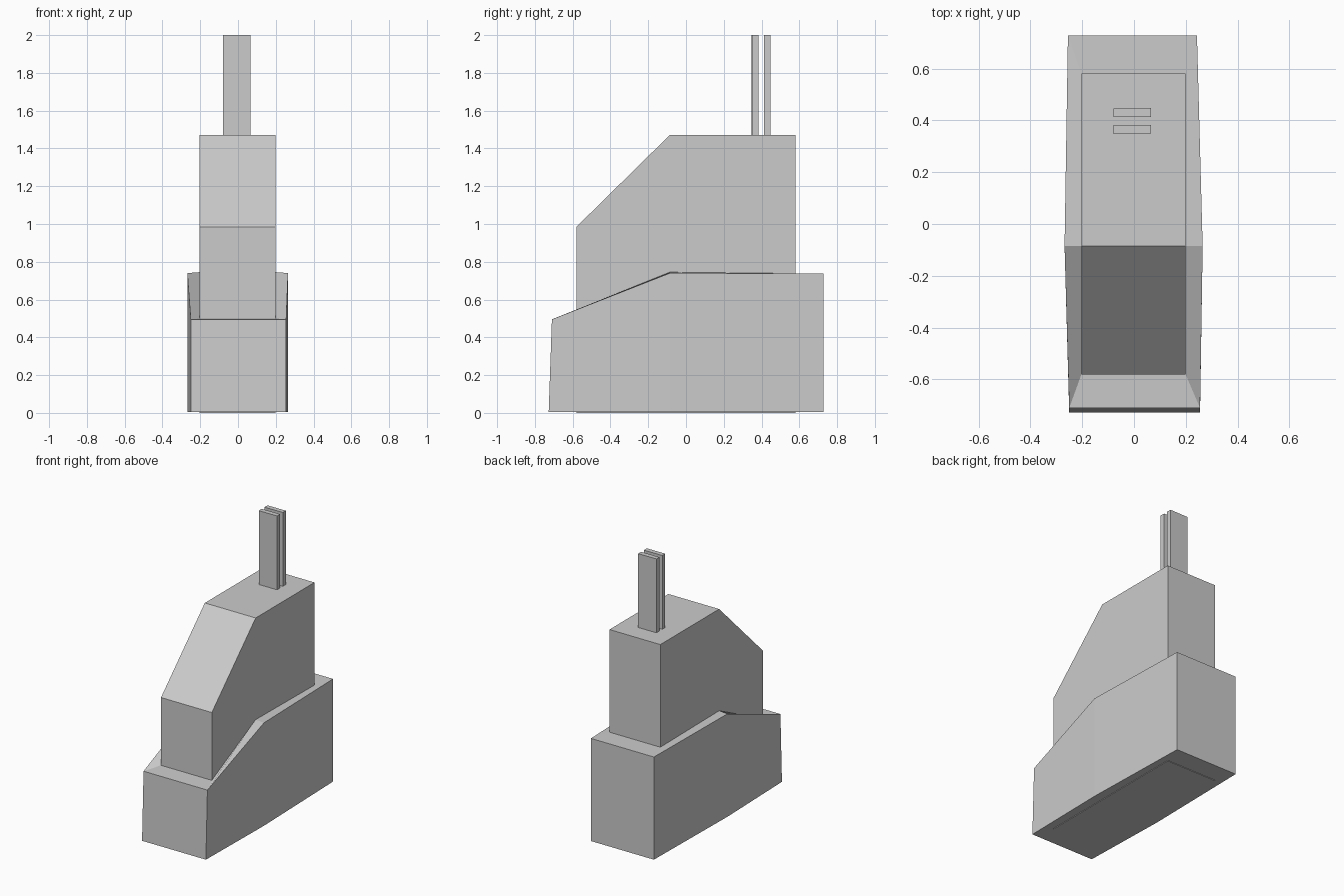
import bpy, bmesh

if "Cube" in bpy.data.objects:
    bpy.data.objects.remove(bpy.data.objects["Cube"])


def ring(xf, yf, zf, xm, ym, zm, xb, yb, zb):
    """Six-point loop; each x is a (left, right) pair for front, middle and back."""
    return [(xf[0], yf, zf), (xf[1], yf, zf), (xm[1], ym, zm),
            (xb[1], yb, zb), (xb[0], yb, zb), (xm[0], ym, zm)]


def loft(name, rings, cap_top=True):
    """Join stacked loops with quads and cap the ends either side of the middle line."""
    bm = bmesh.new()
    loops = [[bm.verts.new(p) for p in r] for r in rings]
    for a, b in zip(loops, loops[1:]):
        for i in range(6):
            j = (i + 1) % 6
            bm.faces.new((a[i], a[j], b[j], b[i]))
    caps = [loops[0]] + ([loops[-1]] if cap_top else [])
    for v in caps:
        bm.faces.new((v[0], v[1], v[2], v[5]))
        bm.faces.new((v[5], v[2], v[3], v[4]))
    bmesh.ops.recalc_face_normals(bm, faces=bm.faces)
    mesh = bpy.data.meshes.new(name)
    bm.to_mesh(mesh)
    bm.free()
    obj = bpy.data.objects.new(name, mesh)
    bpy.context.collection.objects.link(obj)
    return obj


F, M, B = (-0.25, 0.255), (-0.268, 0.265), (-0.255, 0.243)
N = (-0.203, 0.199)

# Wide lower body with a rim running in to the upper body
loft("lower_body", [
    ring(F, -0.727, 0.004, M, -0.085, 0.004, B, 0.727, 0.004),
    ring(F, -0.71, 0.495, M, -0.085, 0.74, B, 0.727, 0.738),
    ring(N, -0.58, 0.50, N, -0.085, 0.745, N, 0.58, 0.738),
])

# Narrow upper body with a sloping front, reaching the ground inside the lower body
loft("upper_body", [
    ring(N, -0.58, 0.0, N, -0.085, 0.0, N, 0.58, 0.0),
    ring(N, -0.58, 0.985, N, -0.085, 1.472, N, 0.58, 1.472),
])

# Pair of flat upright plates on top
for i, y in enumerate((0.365, 0.43)):
    bpy.ops.mesh.primitive_cube_add(size=1, location=(-0.007, y, 1.735))
    plate = bpy.context.object
    plate.name = f"upright_plate_{i + 1}"
    plate.scale = (0.144, 0.034, 0.53)
    plate.rotation_euler.z = 0.01
